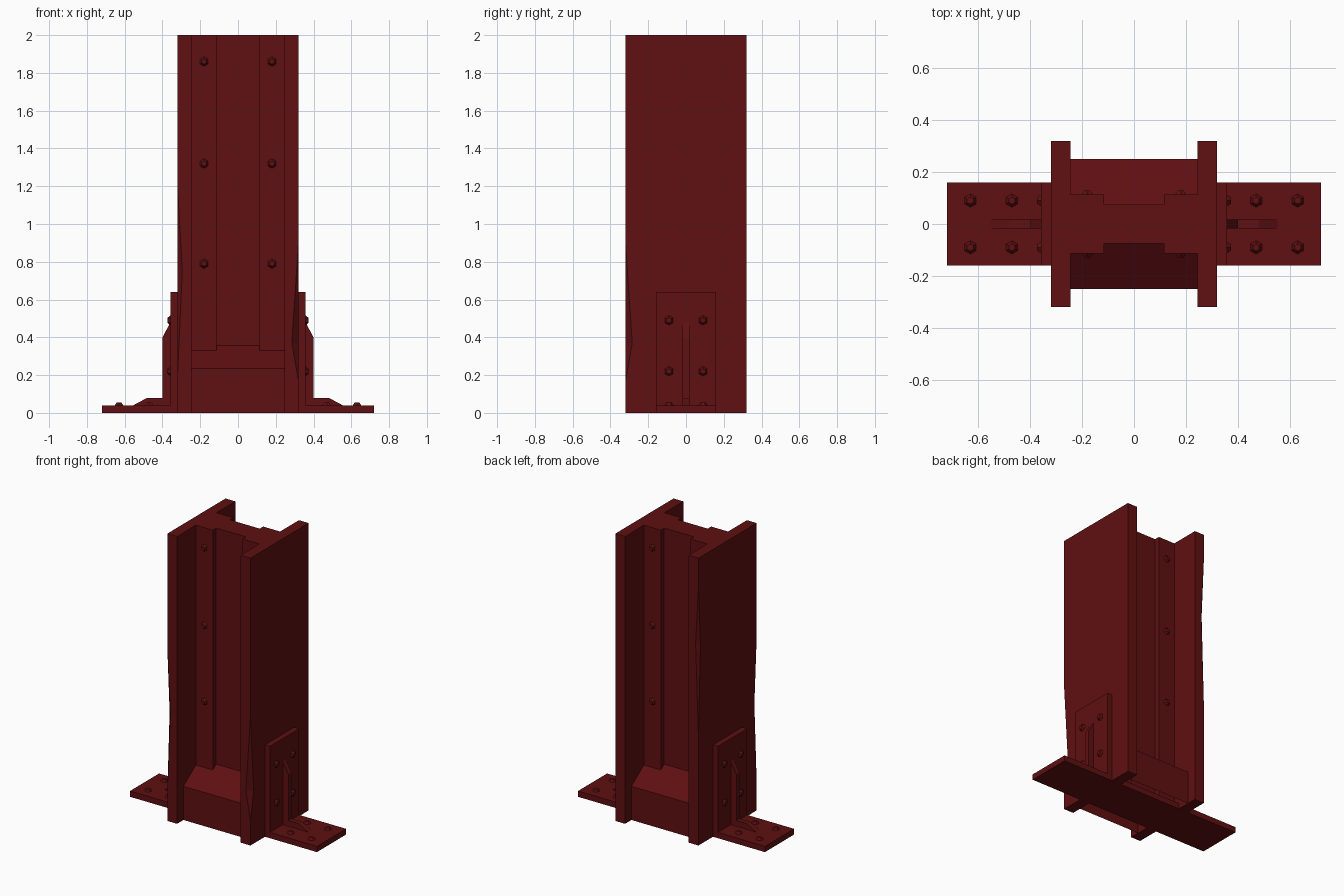
import bpy, bmesh
from mathutils import Vector

if "Cube" in bpy.data.objects:
    bpy.data.objects.remove(bpy.data.objects["Cube"])

mat = bpy.data.materials.new("dark red paint")
mat.diffuse_color = (0.115, 0.005, 0.006, 1)
mat.use_nodes = True
mat.node_tree.nodes["Principled BSDF"].inputs["Base Color"].default_value = mat.diffuse_color


def make(name, bm):
    me = bpy.data.meshes.new(name)
    bm.to_mesh(me)
    bm.free()
    me.materials.append(mat)
    ob = bpy.data.objects.new(name, me)
    bpy.context.collection.objects.link(ob)
    return ob


def box(name, lo, hi):
    bm = bmesh.new()
    bmesh.ops.create_cube(bm, size=1)
    for v in bm.verts:
        v.co = Vector([lo[i] + (v.co[i] + 0.5) * (hi[i] - lo[i]) for i in range(3)])
    return make(name, bm)


def prism(name, pts, offset):
    """Extrude a closed outline of 3D points along an offset."""
    bm = bmesh.new()
    face = bm.faces.new([bm.verts.new(p) for p in pts])
    ext = bmesh.ops.extrude_face_region(bm, geom=[face], use_keep_orig=True)
    for g in ext["geom"]:
        if isinstance(g, bmesh.types.BMVert):
            g.co += Vector(offset)
    bmesh.ops.recalc_face_normals(bm, faces=bm.faces)
    return make(name, bm)


def rivet(name, pos, normal):
    """Low six-sided stud standing on a surface."""
    bm = bmesh.new()
    bmesh.ops.create_cone(bm, cap_ends=True, segments=6, radius1=0.037,
                          radius2=0.014, depth=0.03)
    ob = make(name, bm)
    ob.location = pos
    ob.rotation_euler = Vector(normal).to_track_quat('Z', 'Y').to_euler()


def chip(target, sx, sy, top, tip, bottom, depth):
    """Cut a shallow chip out of a vertical flange corner."""
    x, y = 0.32 * sx, 0.32 * sy
    a, b = Vector((x, y, top)), Vector((x, y, bottom))
    c, d = Vector((x - sx * depth, y, tip)), Vector((x, y - sy * depth, tip))
    mid = (c + d) / 2
    pts = [a + (a - mid) * 0.4, b + (b - mid) * 0.4, c + (c - d), d + (d - c)]
    bm = bmesh.new()
    bmesh.ops.convex_hull(bm, input=[bm.verts.new(p) for p in pts])
    bmesh.ops.recalc_face_normals(bm, faces=bm.faces)
    cutter = make("chip_cutter", bm)
    cutter.hide_render = True
    cutter.hide_viewport = True
    mod = target.modifiers.new("chip", 'BOOLEAN')
    mod.operation = 'DIFFERENCE'
    mod.solver = 'EXACT'
    mod.object = cutter


# Beam flanges with chipped corners
flange_r = box("flange_right", (0.245, -0.32, 0), (0.32, 0.32, 2))
flange_l = box("flange_left", (-0.32, -0.32, 0), (-0.245, 0.32, 2))
chip(flange_r, 1, -1, 0.9, 0.37, 0.17, 0.035)
chip(flange_l, -1, -1, 1.2, 0.75, 0.2, 0.025)
chip(flange_l, -1, 1, 1.8, 1.4, 0.75, 0.022)

# Grooved web between the flanges
half = [(-0.25, 0.113), (-0.115, 0.113), (-0.115, 0.075),
        (0.115, 0.075), (0.115, 0.113), (0.25, 0.113)]
outline = [(x, y, 0) for x, y in half] + [(-x, -y, 0) for x, y in half]
prism("web", outline, (0, 0, 2))

# Sloped foot shells on both sides of the web, open underneath
for s, side in ((1, "back"), (-1, "front")):
    bm = bmesh.new()
    rows = [[bm.verts.new((x, y * s, z)) for x in (-0.245 * s, 0.245 * s)]
            for y, z in ((0.25, 0), (0.25, 0.235), (0.07, 0.36))]
    for lower, upper in zip(rows, rows[1:]):
        bm.faces.new((lower[1], lower[0], upper[0], upper[1]))
    make("foot_" + side, bm)
    # Web rivets
    for x in (-0.18, 0.18):
        for z in (0.79, 1.32, 1.86):
            rivet("web_rivet", (x, s * 0.113, z), (0, s, 0))

# Base plate running under the beam
box("base_plate", (-0.72, -0.16, 0), (0.72, 0.16, 0.04))

# Side brackets: upright plate, stiffening rib and rivets
rib = [(0.35, 0.03), (0.35, 0.49), (0.36, 0.475), (0.40, 0.40), (0.40, 0.08),
       (0.48, 0.08), (0.555, 0.04), (0.555, 0.03)]
for s in (1, -1):
    xs = sorted((0.315 * s, 0.358 * s))
    box("bracket_plate", (xs[0], -0.16, 0), (xs[1], 0.16, 0.64))
    prism("bracket_rib", [(x * s, -0.018, z) for x, z in rib], (0, 0.036, 0))
    for y in (-0.09, 0.09):
        for x in (0.47, 0.63):
            rivet("base_rivet", (s * x, y, 0.04), (0, 0, 1))
        for z in (0.22, 0.49):
            rivet("bracket_rivet", (s * 0.358, y, z), (s, 0, 0))
